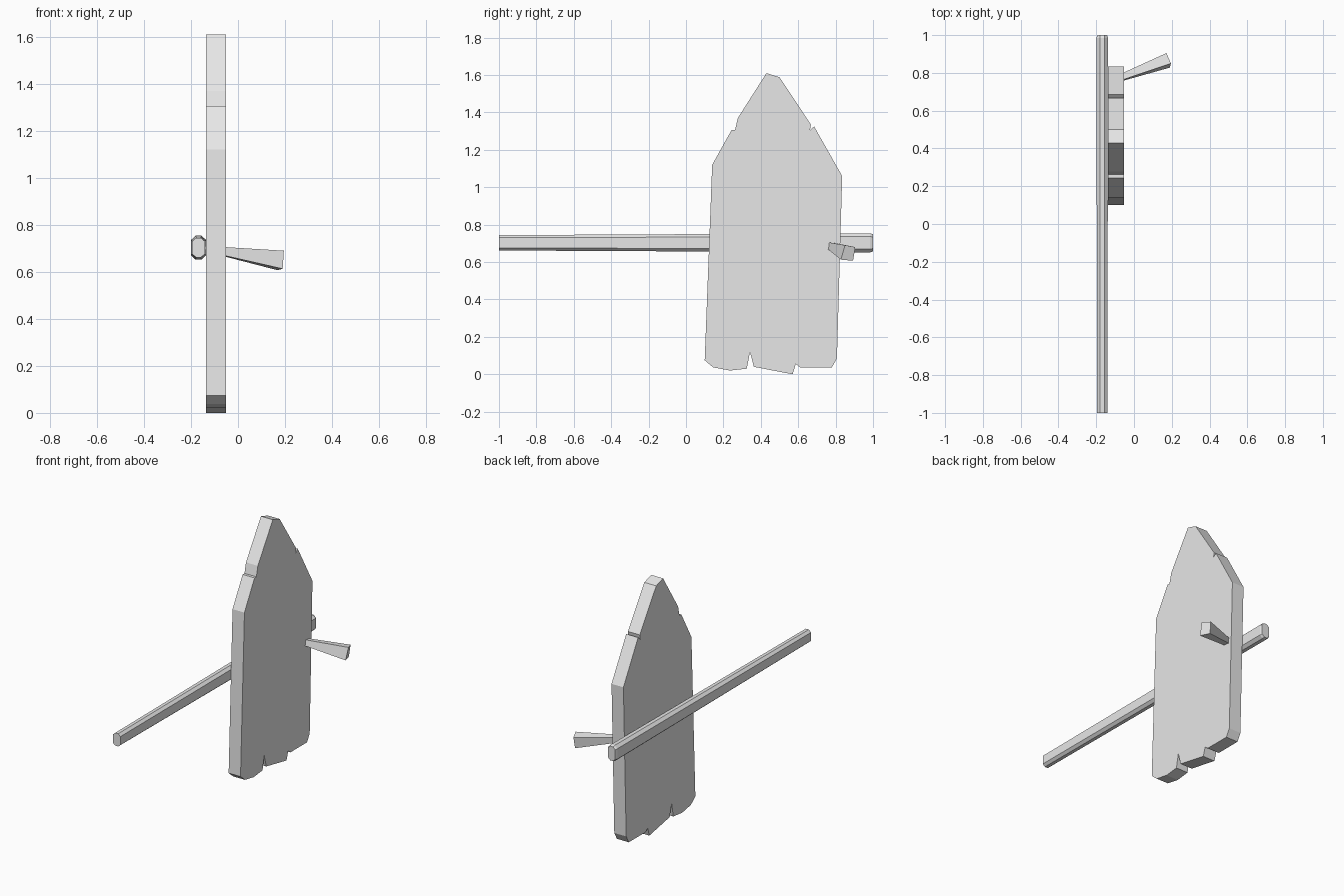
import bpy
import bmesh
from mathutils import Vector

cube = bpy.data.objects.get("Cube")
if cube:
    bpy.data.objects.remove(cube, do_unlink=True)

grey = bpy.data.materials.new("plain grey")
grey.use_nodes = True
grey.diffuse_color = (0.8, 0.8, 0.8, 1)
grey.node_tree.nodes["Principled BSDF"].inputs["Base Color"].default_value = (0.8, 0.8, 0.8, 1)


def loft(name, rings):
    """Skin a list of equal-sized point rings and cap both ends."""
    bm = bmesh.new()
    loops = [[bm.verts.new(p) for p in ring] for ring in rings]
    for a, b in zip(loops, loops[1:]):
        for i in range(len(a)):
            j = (i + 1) % len(a)
            bm.faces.new((a[i], a[j], b[j], b[i]))
    bm.faces.new(loops[0][::-1])
    bm.faces.new(loops[-1])
    bmesh.ops.recalc_face_normals(bm, faces=bm.faces)
    mesh = bpy.data.meshes.new(name)
    bm.to_mesh(mesh)
    bm.free()
    mesh.materials.append(grey)
    obj = bpy.data.objects.new(name, mesh)
    bpy.context.collection.objects.link(obj)
    return obj


# Pointed board with chipped edges, outlined in y and z
outline = [
    (0.10, 0.075), (0.145, 0.037), (0.235, 0.02), (0.325, 0.03),
    (0.342, 0.12), (0.363, 0.04), (0.57, 0), (0.587, 0.055),
    (0.61, 0.037), (0.78, 0.037), (0.807, 0.085), (0.835, 1.06),
    (0.685, 1.325), (0.663, 1.305), (0.668, 1.335), (0.50, 1.588),
    (0.43, 1.61), (0.277, 1.37), (0.262, 1.305), (0.243, 1.305),
    (0.14, 1.12),
]
loft("board", [[(x, y, z) for y, z in outline] for x in (-0.137, -0.052)])


# Long eight-sided pole, slightly thicker at the back with a chamfered end
def pole_ring(y, half_width, half_height):
    w, h = half_width, half_height
    a, b = w * 0.4, h * 0.66
    shape = [(w, -b), (w, b), (a, h), (-a, h), (-w, b), (-w, -b), (-a, -h), (a, -h)]
    return [(-0.168 + x, y, 0.703 + z) for x, z in shape]


loft("pole", [
    pole_ring(-1, 0.027, 0.041),
    pole_ring(0, 0.029, 0.046),
    pole_ring(0.985, 0.031, 0.051),
    pole_ring(1, 0.026, 0.046),
])

# Four-sided peg that widens away from the board
tip = [Vector(p) for p in (
    (0.195, 0.85, 0.69), (0.172, 0.905, 0.68),
    (0.168, 0.893, 0.607), (0.19, 0.828, 0.613),
)]
root = [Vector(p) for p in (
    (-0.052, 0.766, 0.705), (-0.052, 0.803, 0.70),
    (-0.052, 0.80, 0.664), (-0.052, 0.76, 0.668),
)]
inner = [r + (r - t) * 0.35 for r, t in zip(root, tip)]
loft("peg", [inner, tip])
